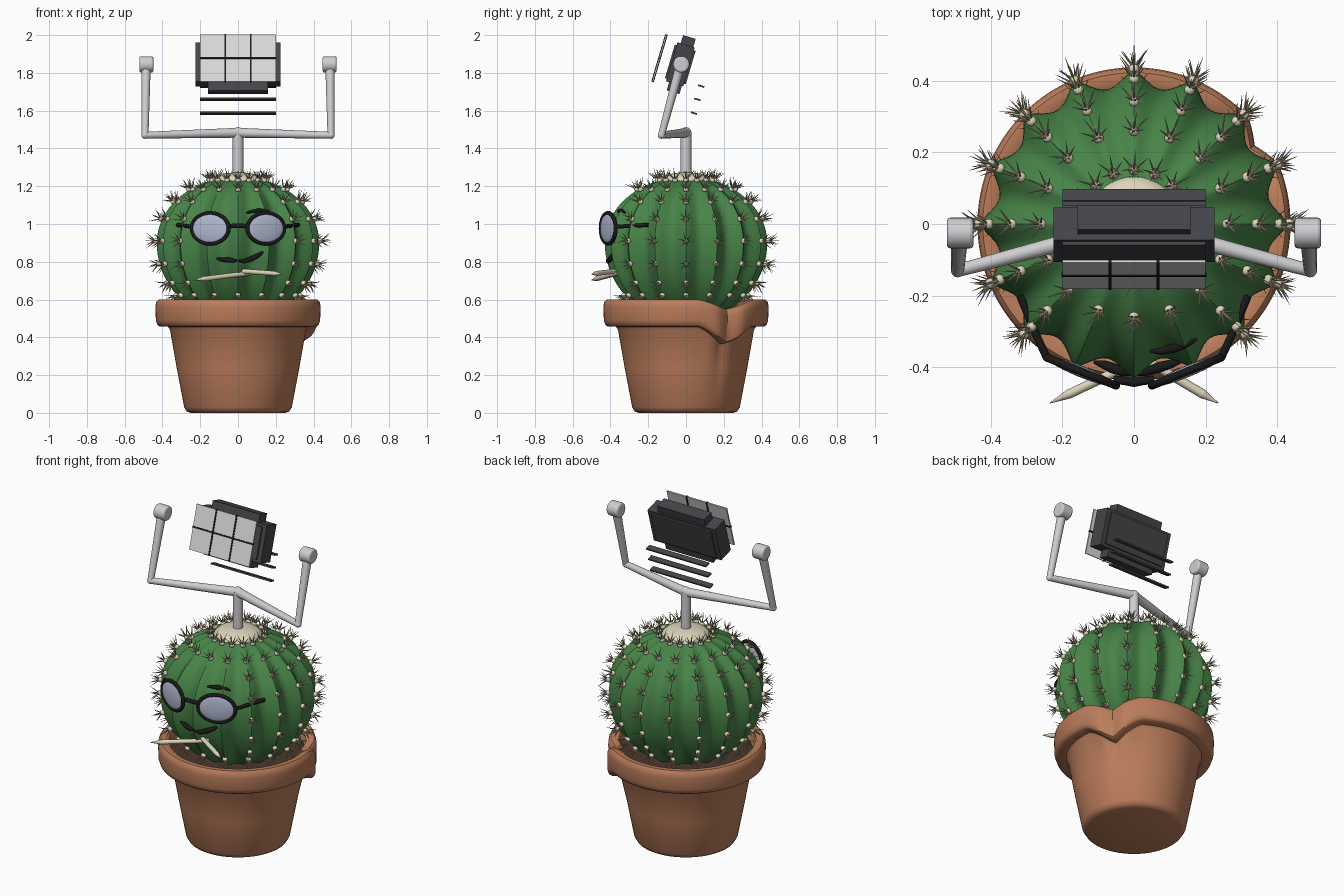
import bpy, bmesh, math, random
from mathutils import Vector, Matrix

if "Cube" in bpy.data.objects:
    bpy.data.objects.remove(bpy.data.objects["Cube"])

random.seed(4)
PI = math.pi


def mat(name, r, g, b):
    m = bpy.data.materials.new(name)
    m.diffuse_color = (r, g, b, 1)
    m.use_nodes = True
    m.node_tree.nodes["Principled BSDF"].inputs["Base Color"].default_value = m.diffuse_color
    return m


GREEN = mat("cactus green", 0.065, 0.23, 0.065)
CLAY = mat("terracotta", 0.50, 0.205, 0.105)
SOIL = mat("soil brown", 0.07, 0.04, 0.025)
CREAM = mat("cream", 0.72, 0.66, 0.50)
TAN = mat("spine tan", 0.48, 0.40, 0.25)
METAL = mat("light metal", 0.62, 0.62, 0.64)
DARK = mat("dark grey", 0.06, 0.06, 0.068)
BLACK = mat("black", 0.01, 0.01, 0.01)
PANEL = mat("pale panel", 0.70, 0.70, 0.70)
LENS = mat("lens blue grey", 0.45, 0.49, 0.64)


def finish(name, bm, m, smooth=True):
    bmesh.ops.recalc_face_normals(bm, faces=bm.faces)
    me = bpy.data.meshes.new(name)
    bm.to_mesh(me)
    bm.free()
    me.materials.append(m)
    ob = bpy.data.objects.new(name, me)
    bpy.context.collection.objects.link(ob)
    bpy.ops.object.select_all(action='DESELECT')
    ob.select_set(True)
    bpy.context.view_layer.objects.active = ob
    if smooth:
        bpy.ops.object.shade_smooth_by_angle(angle=math.radians(40))
    return ob


def lathe(name, profile, m, segs=96, warp=None):
    """Spin (radius, z) points round z; warp(r, z, angle) may reshape them."""
    bm = bmesh.new()
    rings = []
    for r, z in profile:
        ring = []
        for i in range(segs):
            a = 2 * PI * i / segs
            rr, zz = warp(r, z, a) if warp else (r, z)
            ring.append(bm.verts.new((rr * math.cos(a), rr * math.sin(a), zz)))
        rings.append(ring)
    for lo, hi in zip(rings, rings[1:]):
        for i in range(segs):
            j = (i + 1) % segs
            bm.faces.new((lo[i], lo[j], hi[j], hi[i]))
    bm.faces.new(rings[0])
    bm.faces.new(rings[-1])
    return finish(name, bm, m)


def rod(bm, p, q, r1, r2, segs=12):
    p, q = Vector(p), Vector(q)
    d = q - p
    mx = Matrix.Translation((p + q) / 2) @ d.to_track_quat('Z', 'Y').to_matrix().to_4x4()
    bmesh.ops.create_cone(bm, cap_ends=True, segments=segs, radius1=r1, radius2=r2,
                          depth=d.length, matrix=mx)


def tube(name, pts, r, m, cyclic=False, taper=None):
    cu = bpy.data.curves.new(name, 'CURVE')
    cu.dimensions = '3D'
    cu.bevel_depth = r
    cu.bevel_resolution = 3
    cu.use_fill_caps = True
    sp = cu.splines.new('POLY')
    sp.points.add(len(pts) - 1)
    for i, p in enumerate(pts):
        sp.points[i].co = (*p, 1)
        sp.points[i].radius = taper[i] if taper else 1
    sp.use_cyclic_u = cyclic
    ob = bpy.data.objects.new(name, cu)
    bpy.context.collection.objects.link(ob)
    cu.materials.append(m)
    bpy.ops.object.select_all(action='DESELECT')
    ob.select_set(True)
    bpy.context.view_layer.objects.active = ob
    bpy.ops.object.convert(target='MESH')
    bpy.ops.object.shade_smooth_by_angle(angle=math.radians(50))


# --- pot with a pinched rim on one side
def dent(r, z, a):
    if z > 0.4 and r > 0.33:
        d = abs(math.degrees(a) - 33)
        k = max(0, 1 - d / 24)
        k = k * k * (3 - 2 * k) * 0.6 + k * 0.4
        pinch = max(0, 1 - d / 10)
        return r - 0.035 * pinch, z - k * (0.09 if z < 0.5 else 0.05)
    return r, z


lathe("pot", [(0.25, 0), (0.272, 0.008), (0.285, 0.03), (0.325, 0.24), (0.36, 0.44),
              (0.37, 0.456), (0.415, 0.458), (0.427, 0.466), (0.435, 0.49), (0.437, 0.56),
              (0.434, 0.585), (0.422, 0.599), (0.395, 0.6), (0.378, 0.59), (0.37, 0.56),
              (0.36, 0.52)], CLAY, 120, dent)
lathe("soil", [(0.366, 0.515), (0.366, 0.535), (0.01, 0.545)], SOIL, 64)

# --- ribbed cactus body
MID, RAD, RIBS = 0.9, 0.43, 16


def body_r(z):
    t = (z - MID) / (0.35 if z > MID else 0.42)
    return RAD * math.sqrt(max(0.0, 1 - t * t))


def ribs(r, z, a):
    return r * (1 - 0.11 * abs(math.sin(a * RIBS / 2)) ** 1.25), z


profile = []
for i in range(33):
    t = math.radians(-60 + 146 * i / 32)
    h = 0.35 if t > 0 else 0.42
    profile.append((RAD * math.cos(t), MID + h * math.sin(t)))
lathe("cactus_body", profile, GREEN, 192, ribs)
lathe("crown", [(0.135, 1.215), (0.13, 1.238), (0.11, 1.256), (0.07, 1.268), (0.02, 1.273)],
      CREAM, 48)

# --- spine clusters along each rib, leaving the face clear
nubs, spines = bmesh.new(), bmesh.new()
for k in range(RIBS):
    a = 2 * PI * k / RIBS
    facing = abs(math.degrees(a) - 270) < 30
    for z in (1.228, 1.18, 1.115, 1.025, 0.91, 0.79, 0.69, 0.625):
        if facing and 0.66 < z < 1.15:
            continue
        r = body_r(z)
        h = 0.35 if z > MID else 0.42
        out = Vector((math.cos(a), math.sin(a), 0))
        n = (out * (r / RAD ** 2) + Vector((0, 0, (z - MID) / h ** 2))).normalized()
        p = out * r + Vector((0, 0, z))
        bmesh.ops.create_icosphere(nubs, subdivisions=2, radius=0.015,
                                   matrix=Matrix.Translation(p + n * 0.004))
        side = Vector((-out.y, out.x, 0))
        up = n.cross(side)
        start = random.uniform(0, PI)
        for s in range(7):
            b = start + s * PI / 3
            lean = (side * math.cos(b) + up * math.sin(b)) * (0.75 if s < 6 else 0)
            tip = p + (n + lean).normalized() * random.uniform(0.055, 0.075)
            rod(spines, p + n * 0.006, tip, 0.0042, 0.0004, 5)
finish("spine_nubs", nubs, CREAM)
finish("spines", spines, TAN)

# --- glasses
for s, side in ((-1, "left"), (1, "right")):
    ang = math.radians(22) * s
    mx = Matrix.Translation((0.147 * s, -0.412, 0.977)) @ Matrix.Rotation(ang, 4, 'Z')
    bm = bmesh.new()
    bmesh.ops.create_uvsphere(bm, u_segments=40, v_segments=20, radius=1,
                              matrix=mx @ Matrix.Diagonal((0.104, 0.016, 0.08, 1)))
    finish(side + "_lens", bm, LENS)
    tube(side + "_lens_frame",
         [mx @ Vector((0.105 * math.cos(2 * PI * i / 40), 0, 0.081 * math.sin(2 * PI * i / 40)))
          for i in range(40)], 0.011, BLACK, True)
    tube(side + "_temple", [(0.244 * s, -0.372, 0.985), (0.275 * s, -0.305, 0.99),
                            (0.318 * s, -0.2, 0.995)], 0.011, BLACK)
tube("glasses_bridge", [(-0.055, -0.435, 0.985), (-0.03, -0.437, 0.99), (0, -0.443, 0.992),
                        (0.03, -0.437, 0.99), (0.055, -0.435, 0.985)], 0.012, BLACK)

# --- eyebrow and mouth, tapered strokes
fade = (0.3, 0.8, 1, 0.8, 0.3)
tube("eyebrow", [(0.045, -0.355, 1.06), (0.075, -0.355, 1.067), (0.11, -0.347, 1.07),
                 (0.145, -0.335, 1.068), (0.175, -0.322, 1.06)], 0.013, BLACK, taper=fade)
tube("mouth_left", [(-0.112, -0.385, 0.817), (-0.085, -0.392, 0.812), (-0.06, -0.402, 0.81),
                    (-0.03, -0.413, 0.807), (-0.005, -0.42, 0.806)], 0.015, BLACK, taper=fade)
tube("mouth_right", [(0, -0.42, 0.806), (0.035, -0.412, 0.803), (0.07, -0.4, 0.815),
                     (0.105, -0.39, 0.833), (0.138, -0.38, 0.855)], 0.015, BLACK, taper=fade)

# --- two pointed sticks below the mouth
for name, tip, root in (("left_stick", (-0.235, -0.5, 0.703), (0.06, -0.36, 0.74)),
                        ("right_stick", (0.235, -0.5, 0.735), (0.0, -0.36, 0.752))):
    tip, root = Vector(tip), Vector(root)
    neck = tip.lerp(root, 0.18)
    bm = bmesh.new()
    rod(bm, root, neck, 0.013, 0.013)
    rod(bm, neck, tip, 0.013, 0.001)
    finish(name, bm, CREAM)

# --- forked metal stand
bm = bmesh.new()
rod(bm, (0, 0, 1.25), (0, 0, 1.49), 0.028, 0.028, 24)
bmesh.ops.create_uvsphere(bm, u_segments=20, v_segments=12, radius=0.028,
                          matrix=Matrix.Translation((0, 0, 1.485)))
for s in (-1, 1):
    elbow, top = (0.492 * s, -0.13, 1.47), (0.487 * s, -0.03, 1.84)
    rod(bm, (0, 0, 1.483), elbow, 0.026, 0.018, 20)
    rod(bm, elbow, top, 0.018, 0.025, 20)
    bmesh.ops.create_uvsphere(bm, u_segments=20, v_segments=12, radius=0.019,
                              matrix=Matrix.Translation(elbow))
finish("forked_stand", bm, METAL)
for s, side in ((-1, "left"), (1, "right")):
    bm = bmesh.new()
    rod(bm, (0.448 * s, -0.025, 1.845), (0.522 * s, -0.025, 1.845), 0.043, 0.043, 24)
    ob = finish(side + "_pivot", bm, METAL)
    bv = ob.modifiers.new("rounding", 'BEVEL')
    bv.width, bv.segments = 0.01, 3

# --- tilted head: casing, panel with bars, loose slats
TILT = Matrix.Translation((0, -0.03, 1.845)) @ Matrix.Rotation(math.radians(-16.5), 4, 'X')


def boxes(name, items, m, frame=TILT):
    bm = bmesh.new()
    for c, d in items:
        bmesh.ops.create_cube(bm, size=1, matrix=frame @ Matrix.Translation(c)
                              @ Matrix.Diagonal((*d, 1)))
    return finish(name, bm, m, False)


boxes("casing", [((0, 0, 0), (0.45, 0.095, 0.215)), ((0, 0, 0), (0.40, 0.115, 0.185)),
                 ((0, 0.005, 0), (0.315, 0.07, 0.305))], DARK)
boxes("front_panel", [((0, -0.115, 0), (0.4, 0.008, 0.258))], PANEL)
boxes("panel_bars", [((x, -0.115, 0), (0.009, 0.014, 0.262)) for x in (-0.067, 0.067)]
      + [((0, -0.115, 0), (0.404, 0.014, 0.009))], BLACK)
for i, (y, z) in enumerate(((0.08, 1.73), (0.06, 1.66), (0.042, 1.587))):
    boxes("slat_%d" % (i + 1), [((0, 0, 0), (0.4, 0.034, 0.009))], DARK,
          Matrix.Translation((0, y, z)) @ Matrix.Rotation(math.radians(-16.5), 4, 'X'))
